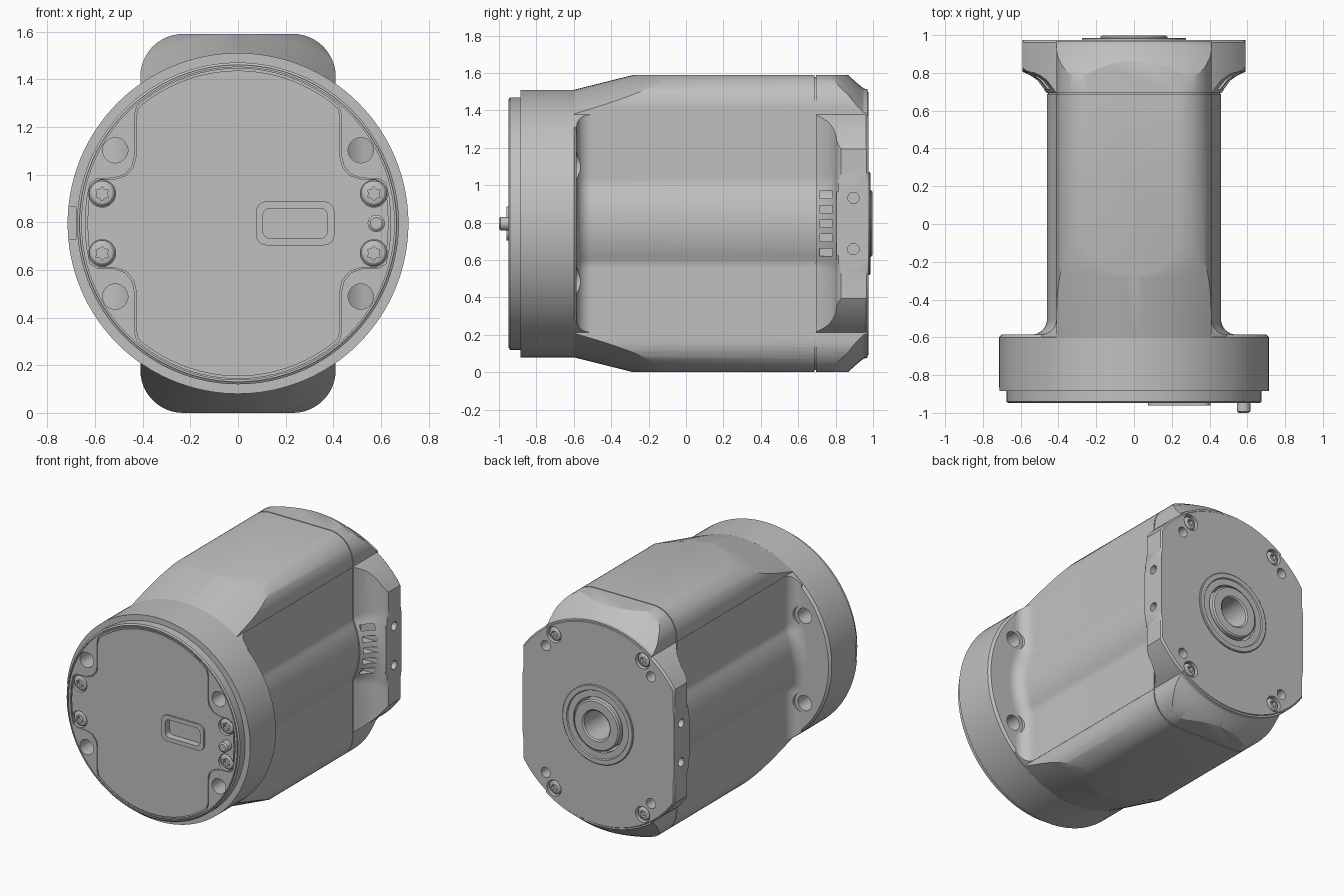
import bpy, bmesh, math
from math import sin, cos, pi, radians

if "Cube" in bpy.data.objects:
    bpy.data.objects.remove(bpy.data.objects["Cube"])

C = 0.795  # height of the main axis
grey = bpy.data.materials.new("cast_grey")
grey.use_nodes = True
grey.diffuse_color = (0.53, 0.53, 0.53, 1)
grey.node_tree.nodes["Principled BSDF"].inputs["Base Color"].default_value = (0.53, 0.53, 0.53, 1)


def loft(name, loops, closed=False):
    """Skin a row of (y, [(x, z), ...]) loops; closed joins last to first."""
    bm = bmesh.new()
    rows = [[bm.verts.new((x, y, z + C)) for x, z in pts] for y, pts in loops]
    pairs = list(zip(rows, rows[1:]))
    if closed:
        pairs.append((rows[-1], rows[0]))
    else:
        bm.faces.new(rows[0])
        bm.faces.new(rows[-1])
    for a, b in pairs:
        for i in range(len(a)):
            j = (i + 1) % len(a)
            bm.faces.new((a[i], a[j], b[j], b[i]))
    bmesh.ops.recalc_face_normals(bm, faces=bm.faces)
    me = bpy.data.meshes.new(name)
    bm.to_mesh(me)
    bm.free()
    me.materials.append(grey)
    ob = bpy.data.objects.new(name, me)
    bpy.context.collection.objects.link(ob)
    return ob


def circle(r, n=96, cx=0, cz=0):
    return [(cx + r * cos(2 * pi * i / n), cz + r * sin(2 * pi * i / n)) for i in range(n)]


def lathe(name, profile, cx=0, cz=0, n=96, closed=False):
    return loft(name, [(y, circle(r, n, cx, cz)) for y, r in profile], closed)


def prism(name, pts, y0, y1):
    return loft(name, [(y0, pts), (y1, pts)])


def frame(name, outer, inner, y0, y1):
    return loft(name, [(y0, outer), (y1, outer), (y1, inner), (y0, inner)], True)


def combine(ob, other, op="DIFFERENCE"):
    m = ob.modifiers.new("bool", "BOOLEAN")
    m.operation, m.solver, m.object = op, "EXACT", other
    bpy.context.view_layer.objects.active = ob
    bpy.ops.object.modifier_apply(modifier=m.name)
    bpy.data.objects.remove(other)


def mirror4(q):
    """Complete a quarter outline running from the +x axis to the +z axis."""
    return (q + [(-x, z) for x, z in reversed(q)]
            + [(-x, -z) for x, z in q] + [(x, -z) for x, z in reversed(q)])


def scaled(pts, s):
    return [(x * s, z * s) for x, z in pts]


def section(w, bulge):
    """Rounded rectangle whose sides swell along a central cylinder."""
    q = [(min(0.59, max(w, bulge * cos(radians(a)))), bulge * sin(radians(a)))
         for a in range(1, 32, 3)]
    q += [(w - 0.18 + 0.18 * cos(t * pi / 24), 0.615 + 0.18 * sin(t * pi / 24)) for t in range(13)]
    return mirror4(q)


def rounded(cx, hw, hh, r):
    q = [(hw - r + r * cos(t * pi / 12), hh - r + r * sin(t * pi / 12)) for t in range(7)]
    return [(cx + x, z) for x, z in mirror4(q)]


# Long body, trimmed by a turned envelope that tapers at both ends
body = prism("body", section(0.41, 0.46), -0.6, 0.97)
combine(body, lathe("envelope", [
    (-0.7, 0.69), (-0.28, 0.795), (0.0, 0.865), (0.6, 0.88), (0.72, 0.87), (0.78, 0.84),
    (0.865, 0.795), (0.91, 0.755), (0.95, 0.722), (1.0, 0.712)]), "INTERSECT")

# Flaring sides that blend into both flanges
flare = [(-0.62, 0.08)]
flare += [(-0.505 - 0.08 * sin(t * pi / 16), 0.08 * (1 - cos(t * pi / 16))) for t in range(8, -1, -1)]
flare += [(0.69, 0), (0.72, 0.02), (0.76, 0.05), (0.785, 0.085), (0.8, 0.115), (0.805, 0.145),
          (0.815, 0.165), (0.83, 0.18), (0.965, 0.18), (0.975, 0.17)]
flange = loft("flange", [(y, section(0.411 + f, 0.461 + f)) for y, f in flare])
combine(flange, lathe("flange_trim", [(-0.7, 0.713), (0.962, 0.713), (0.99, 0.69)]), "INTERSECT")
combine(body, flange, "UNION")

# Parting seam around the body
seam = section(0.411, 0.461)
combine(body, frame("seam", scaled(seam, 1.15), scaled(seam, 0.985), 0.687, 0.694))

# Vent slots and threaded side holes
for side in (-1, 1):
    for i in range(5):
        z = (i - 2) * 0.077
        slot = [(side * x, z + 0.02 * s) for x in (0.43, 0.65) for s in (-1, 1)]
        slot = [slot[0], slot[1], slot[3], slot[2]]
        combine(body, prism("slot", slot, 0.715, 0.782))
    for z in (-0.137, 0.137):
        hole = lathe("side_hole", [(-0.08, 0.03), (0.08, 0.03)], n=24)
        hole.rotation_euler.z = pi / 2
        hole.location = (side * 0.59, 0.895, z)
        bpy.context.view_layer.update()
        combine(body, hole)

# Front housing with a stepped cover
housing = lathe("front_housing", [(-0.948, 0.665), (-0.941, 0.675), (-0.885, 0.675), (-0.885, 0.715),
                                  (-0.6, 0.715), (-0.585, 0.70)], n=128)
panel = mirror4([(0.64, 0.02), (0.635, 0.1), (0.62, 0.17), (0.59, 0.188), (0.52, 0.19), (0.475, 0.205),
                 (0.445, 0.24), (0.435, 0.28), (0.435, 0.45), (0.425, 0.49)]
                + [(0.65 * cos(radians(a)), 0.65 * sin(radians(a))) for a in range(52, 90, 4)])
combine(housing, frame("panel_groove", panel, scaled(panel, 0.986), -0.99, -0.938))
combine(housing, frame("rim_groove", circle(0.664), circle(0.658), -0.99, -0.938))
notch = [(-0.75, -0.068), (-0.68, -0.068), (-0.68, 0.068), (-0.75, 0.068)]
combine(housing, prism("notch", notch, -0.9, -0.865))


def screw(name, x, z, r, y, out, socket):
    """Domed screw head facing out (-1 front, 1 back) with a socket."""
    head = lathe(name, [(y - out * 0.05, r), (y - out * 0.015, r), (y - out * 0.004, r * 0.8),
                        (y, r * 0.5)], x, z, 32)
    combine(head, prism("socket", [(x + a, z + b) for a, b in socket], y - out * 0.025, y + out * 0.05))


star = [((0.03 if i % 2 else 0.021) * cos(i * pi / 6), (0.03 if i % 2 else 0.021) * sin(i * pi / 6))
        for i in range(12)]
for sx in (-1, 1):
    for sz in (-1, 1):
        # Through holes with spot faces behind the front housing
        x, z = sx * 0.515, sz * 0.307
        combine(housing, lathe("bolt_hole", [(-1.1, 0.053), (-0.4, 0.053)], x, z, 40))
        combine(body, lathe("spot_face", [(-0.8, 0.078), (-0.47, 0.078)], x, z, 40))
        # Cover screws
        x, z = sx * 0.57, sz * 0.125
        combine(housing, lathe("screw_pocket", [(-1.1, 0.057), (-0.92, 0.057)], x, z, 40))
        screw("cover_screw", x, z, 0.054, -0.945, -1, star)
        # Rear screws and plain holes
        x, z = sx * 0.345, sz * 0.54
        combine(body, lathe("screw_pocket", [(0.935, 0.055), (1.1, 0.055)], x, z, 40))
        screw("rear_screw", x, z, 0.047, 0.972, 1, circle(0.024, 6))
        combine(body, lathe("dowel_hole", [(0.89, 0.035), (1.1, 0.035)], sx * 0.41, sz * 0.446, 32))

# Raised connector frame with a sunken opening, and the indicator pin
combine(housing, prism("port_opening", rounded(0.24, 0.135, 0.063, 0.03), -1.1, -0.91))
frame("port_frame", rounded(0.24, 0.165, 0.092, 0.045), rounded(0.24, 0.135, 0.063, 0.03), -0.96, -0.94)
lathe("indicator_pin", [(-1.0, 0.025), (-0.992, 0.036), (-0.955, 0.036), (-0.93, 0.036)], 0.58, 0, 32)

# Rear bearing rings around the hollow shaft
combine(body, lathe("bore", [(0.72, 0.2), (1.1, 0.2)]))
lathe("bearing_ring", [(0.95, 0.192), (0.978, 0.192), (0.978, 0.235), (0.986, 0.24), (0.986, 0.27),
                       (0.982, 0.275), (0.95, 0.275)], closed=True)
lathe("shaft", [(0.72, 0.1), (0.99, 0.1), (0.998, 0.11), (0.998, 0.168), (0.99, 0.178),
                (0.72, 0.178)], closed=True)
lathe("shaft_floor", [(0.70, 0.201), (0.76, 0.201)])

# Smooth curved surfaces while keeping edges crisp
bpy.ops.object.select_all(action="DESELECT")
for ob in bpy.context.scene.objects:
    if ob.type == "MESH":
        ob.select_set(True)
        bpy.context.view_layer.objects.active = ob
bpy.ops.object.shade_smooth_by_angle(angle=radians(28))
